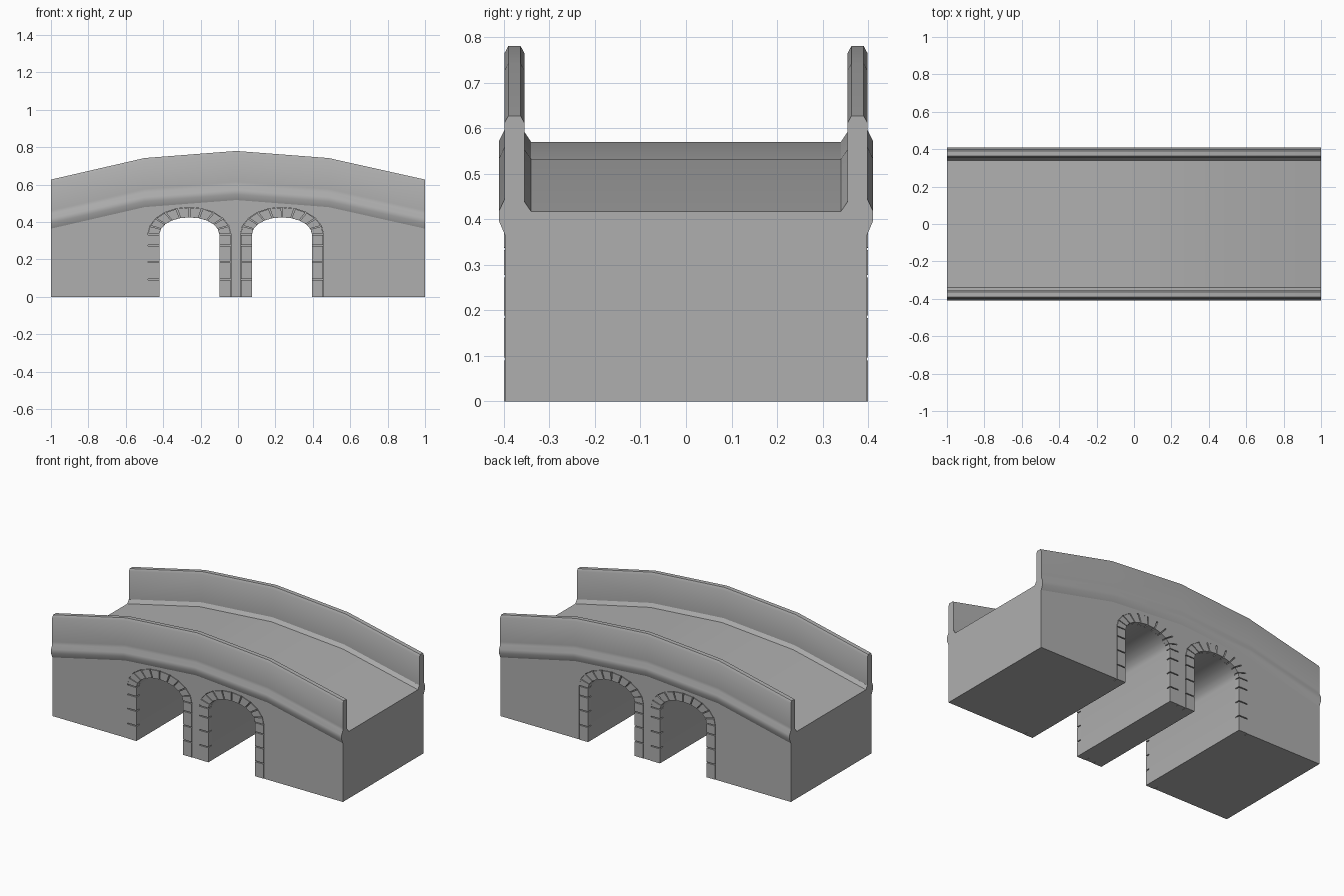
import bpy, bmesh, math

if "Cube" in bpy.data.objects:
    bpy.data.objects.remove(bpy.data.objects["Cube"])

# x stations along the bridge and height of the deck at each
STATIONS = [(-1.0, 0.417), (-0.5, 0.532), (-0.01, 0.57), (0.485, 0.532), (1.0, 0.417)]
ARCHES = [-0.26, 0.235]
SPRING = 0.335
SIDE = 0.397
RECESS = 0.37
SEGS = 10

stone = bpy.data.materials.new("stone_grey")
stone.diffuse_color = (0.43, 0.43, 0.43, 1)
stone.use_nodes = True
stone.node_tree.nodes["Principled BSDF"].inputs["Base Color"].default_value = stone.diffuse_color


def make(bm, name):
    bmesh.ops.recalc_face_normals(bm, faces=bm.faces)
    mesh = bpy.data.meshes.new(name)
    bm.to_mesh(mesh)
    bm.free()
    mesh.materials.append(stone)
    ob = bpy.data.objects.new(name, mesh)
    bpy.context.collection.objects.link(ob)
    return ob


def activate(ob):
    bpy.ops.object.select_all(action='DESELECT')
    ob.select_set(True)
    bpy.context.view_layer.objects.active = ob


def smooth(ob):
    activate(ob)
    bpy.ops.object.shade_smooth_by_angle(angle=math.radians(30))


def prism(bm, outline, y0, y1):
    """Extrude an xz outline from y0 to y1."""
    a = [bm.verts.new((x, y0, z)) for x, z in outline]
    b = [bm.verts.new((x, y1, z)) for x, z in outline]
    bm.faces.new(a)
    bm.faces.new(b[::-1])
    n = len(a)
    for i in range(n):
        j = (i + 1) % n
        bm.faces.new((a[i], b[i], b[j], a[j]))


def ring(cx, half, rise, t):
    """Point on an arch curve, t=0 left spring to t=1 right spring."""
    a = math.pi * (1 - t)
    return cx + half * math.cos(a), SPRING + rise * math.sin(a)


def opening(cx, half, rise, z):
    return ([(cx - half, z)] + [ring(cx, half, rise, i / SEGS) for i in range(SEGS + 1)]
            + [(cx + half, z)])


# Body with two tunnels
outline = [(-1, 0)]
for cx in ARCHES:
    outline += opening(cx, 0.16, 0.09, 0)
outline += [(1, 0)] + STATIONS[::-1]
bm = bmesh.new()
prism(bm, outline, -SIDE, SIDE)
body = make(bm, "bridge_body")

# Recess around each arch mouth that holds the stones
bm = bmesh.new()
for cx in ARCHES:
    for side in (-1, 1):
        prism(bm, opening(cx, 0.222, 0.144, -0.1), side * RECESS, side * 0.45)
cutter = make(bm, "recess_cutter")
cutter.hide_render = True
cut = body.modifiers.new("recess", 'BOOLEAN')
cut.operation = 'DIFFERENCE'
cut.solver = 'EXACT'
cut.object = cutter
activate(body)
bpy.ops.object.modifier_apply(modifier=cut.name)
bpy.data.objects.remove(cutter)
smooth(body)

# Parapets with moulding: cross-section (y, height relative to deck)
SECTION = [(0.34, -0.07), (0.34, 0), (0.355, 0.022), (0.355, 0.195), (0.363, 0.21),
           (0.39, 0.21), (0.398, 0.195), (0.398, 0.045), (0.398, 0.027), (0.41, 0.002),
           (0.41, -0.022), (0.398, -0.05), (0.39, -0.069)]
for side, name in ((-1, "front_parapet"), (1, "back_parapet")):
    bm = bmesh.new()
    loops = [[bm.verts.new((x, side * y, z + h)) for y, h in SECTION] for x, z in STATIONS]
    n = len(SECTION)
    for p, q in zip(loops, loops[1:]):
        for i in range(n):
            j = (i + 1) % n
            bm.faces.new((p[i], p[j], q[j], q[i]))
    bm.faces.new(loops[0])
    bm.faces.new(loops[-1][::-1])
    smooth(make(bm, name))

# Arch stones: jamb blocks and voussoirs on both faces, separated by thin joints
GAP = 0.003
JAMB = [0, 0.093, 0.186, 0.275, SPRING]
for k, cx in enumerate(ARCHES):
    for side, name in ((-1, "front"), (1, "back")):
        bm = bmesh.new()
        y0, y1 = side * RECESS, side * 0.399
        for s in (-1, 1):
            xi, xo = cx + s * 0.16, cx + s * 0.22
            for lo, hi in zip(JAMB, JAMB[1:]):
                lo = lo + GAP if lo else 0
                prism(bm, [(xi, lo), (xo, lo), (xo, hi - GAP), (xi, hi - GAP)], y0, y1)
        for i in range(SEGS):
            a, b = (i + 0.06) / SEGS, (i + 0.94) / SEGS
            prism(bm, [ring(cx, 0.16, 0.09, a), ring(cx, 0.22, 0.142, a),
                       ring(cx, 0.22, 0.142, b), ring(cx, 0.16, 0.09, b)], y0, y1)
        smooth(make(bm, f"{name}_arch_stones_{k + 1}"))
